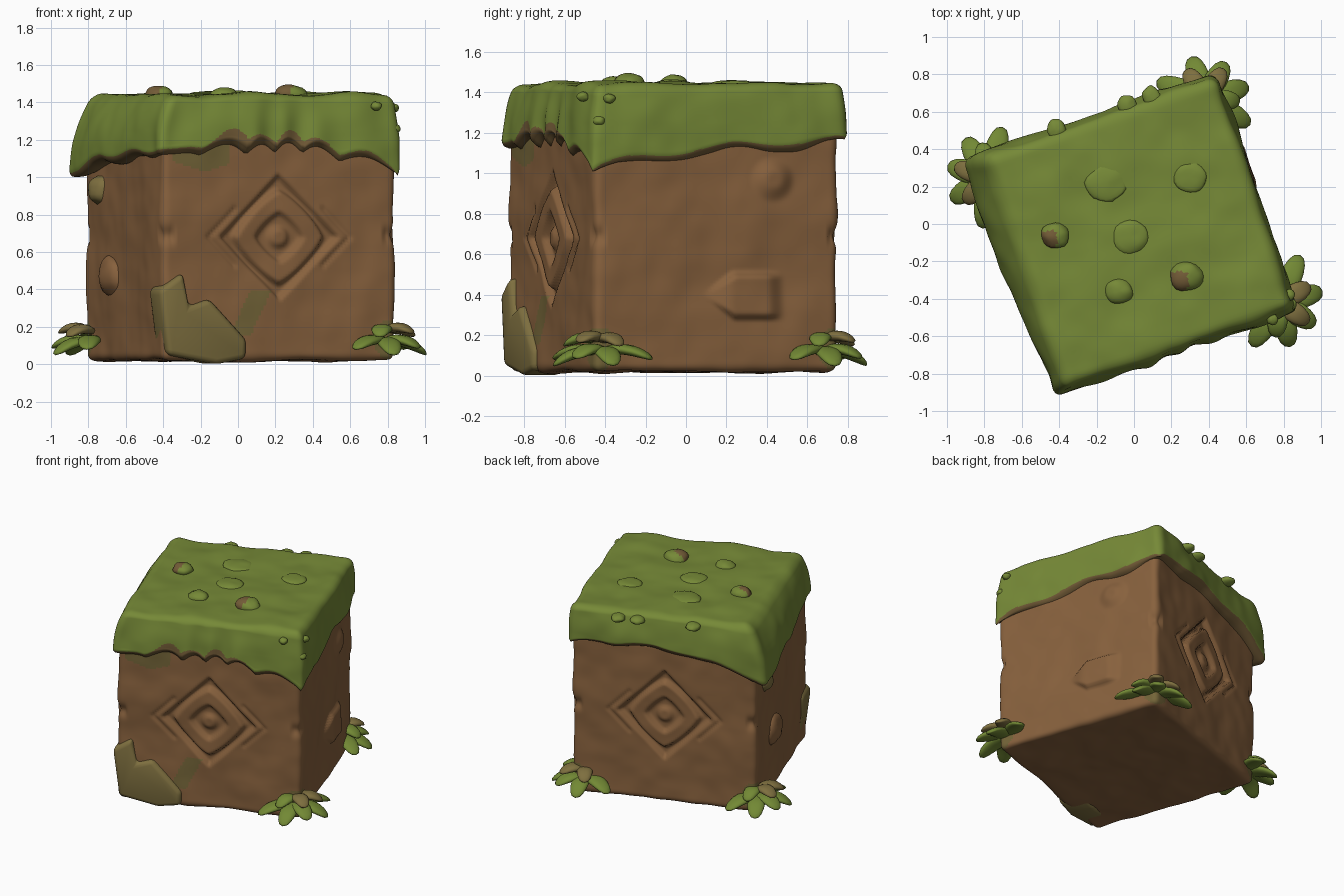
import bpy, bmesh, math
from mathutils import Matrix, Vector, noise

if "Cube" in bpy.data.objects:
    bpy.data.objects.remove(bpy.data.objects["Cube"])

def mat(name, c):
    m = bpy.data.materials.new(name)
    m.diffuse_color = (*c, 1)
    m.use_nodes = True
    m.node_tree.nodes["Principled BSDF"].inputs["Base Color"].default_value = m.diffuse_color
    return m

SOIL = mat("soil brown", (0.245, 0.12, 0.047))
GRASS = mat("grass green", (0.18, 0.25, 0.038))
OLIVE = mat("olive stone", (0.21, 0.16, 0.05))
MOSS = mat("mossy soil", (0.175, 0.13, 0.04))
RIM = mat("rim brown", (0.17, 0.105, 0.038))
LEAF = mat("leaf green", (0.17, 0.25, 0.035))

# block frame: the cube is turned about z
BLOCK = Matrix.Translation((0.01, -0.055, 0)) @ Matrix.Rotation(math.radians(19), 4, 'Z')

def finish(bm, name, mats, matrix=BLOCK, rule=None):
    bmesh.ops.recalc_face_normals(bm, faces=bm.faces)
    bm.normal_update()
    for f in bm.faces:
        f.smooth = True
        if rule:
            f.material_index = rule(f.calc_center_median(), f.normal)
    me = bpy.data.meshes.new(name)
    bm.to_mesh(me)
    bm.free()
    for m in mats:
        me.materials.append(m)
    ob = bpy.data.objects.new(name, me)
    bpy.context.collection.objects.link(ob)
    ob.matrix_world = matrix
    return ob

def grid_cube(cuts):
    bm = bmesh.new()
    bmesh.ops.create_cube(bm, size=2)
    bmesh.ops.subdivide_edges(bm, edges=bm.edges[:], cuts=cuts, use_grid_fill=True)
    return bm

def rounded(p, half, r):
    """Point of the unit cube moved to a rounded box; returns point and outward direction."""
    q = Vector([a * h for a, h in zip(p, half)])
    inner = Vector([max(-h + r, min(h - r, a)) for a, h in zip(q, half)])
    n = (q - inner).normalized()
    return inner + n * r, n

def step(x, a, b):
    t = max(0, min(1, (x - a) / (b - a)))
    return t * t * (3 - 2 * t)

def emblem(u, z):
    """Carved diamond: sunken border, raised ring, sunken middle and a knob."""
    au, az = abs(u), abs(z)
    d = au + az
    ring = (au ** 1.25 + az ** 1.25) ** 0.8
    h = -0.035 * (1 - step(d, 0.31, 0.345))
    h += 0.04 * (1 - step(ring, 0.235, 0.265))
    h -= 0.03 * (1 - step(ring, 0.11, 0.145))
    h += 0.025 * (1 - step(math.hypot(u, z), 0.03, 0.07))
    if au > 0.24:    # short chiselled lines beside the left and right points
        h -= 0.012 * math.exp(-((d - 0.40) / 0.014) ** 2)
    return h

def right_stones(b, z):
    """Round bump and a low wedge stone pushing out of the right side."""
    h = 0.035 * (1 - step(math.hypot(b - 0.29, (z - 0.97) * 1.05), 0.03, 0.125))
    half = 0.115 * max(0.01, min(1, (b + 0.08) / 0.16))
    h += 0.04 * (1 - step(abs(z - 0.395) / half, 0.75, 1.1)) * step(b, -0.08, 0.08) * (1 - step(b, 0.25, 0.36))
    return h

# soil body
bm = grid_cube(89)
for v in bm.verts:
    p, n = rounded(v.co, (0.66, 0.645, 0.60), 0.04)
    p.z += 0.62
    amp = 0.014 * noise.noise(p * 3.2) + 0.005 * noise.noise(p * 8)
    if abs(n.y) > 0.9:
        amp += emblem(p.x, p.z - 0.68)
    if n.x > 0.9:
        amp += right_stones(p.y, p.z)
    if min(abs(p.x), abs(p.y)) > 0.59 and abs(n.z) < 0.5:   # chipped upright edges
        amp -= 0.02 * math.exp(-((p.z - 0.69) / 0.04) ** 2)
    v.co = p + n * amp
    if v.co.y > 0:
        v.co.y *= 0.972

def soil_rule(c, n):
    if c.y < -0.6 and n.y < -0.5:
        if 0.16 < c.z < 0.40 and abs(c.x + 0.16 - 0.5 * (c.z - 0.28)) < 0.06:
            return 1
        if c.z > 1.03 and -0.60 < c.x < -0.28 and c.z > 1.03 + 0.3 * abs(c.x + 0.42):
            return 1
    # moss behind the leaf clusters
    near = abs(c.x * c.y) > 0.40 - 0.06 * math.sin(c.z * 12)
    if c.z < 0.24 and near and (c.x > 0 or c.y > 0):
        return 1
    return 0

finish(bm, "soil_body", [SOIL, MOSS], rule=soil_rule)

# grass cap with a hanging scalloped lip
def lip(a, b):
    z = 1.07 + 0.055 * a * b + 0.015 * (a + b)
    z += 0.10 * (1 - a * a) * b * b + 0.035 * (1 - b * b) * a * a
    wave = abs(math.sin(a * 9.5 + 0.5 + 1.2 * math.sin(a * 4)))
    z += (0.05 * wave - 0.02) * step(-b, 0.6, 0.95)
    z += 0.018 * math.sin(b * 8 + a) * step(abs(a), 0.7, 0.95)
    z += 0.012 * math.sin(a * 9) * step(b, 0.7, 0.95)
    return z - 0.035 * step(-a, 0.6, 1) * step(b, 0, 1) - 0.02 * step(a, 0.6, 1)

bm = grid_cube(69)
for v in bm.verts:
    a, b, c = v.co
    p, n = rounded(v.co, (0.69, 0.685, 0.2), 0.055)
    t = (p.z + 0.2) / 0.4
    low = lip(a, b)
    if a < 0:      # the left side leans outward
        p.x *= 1 + 0.085 * step(-a, 0, 1) * step(b, -1.2, 0.6) * (1 - t ** 2) - 0.11 * t ** 2.2
    else:
        p.x *= 1 - 0.035 * t ** 2
    p.y *= 1 - 0.055 * t ** 1.8
    p.z = low + t * (1.445 - low)
    side = 1 - abs(n.z)
    fold = 0.011 * math.sin(a * 19 + 1 + 1.5 * math.sin(a * 5)) * (1 - t) * step(-b, 0.8, 1) * side
    bumps = 0.02 * noise.noise(p * 3.5 + Vector((5, 2, 1))) + 0.006 * noise.noise(p * 8)
    v.co = p + n * (bumps + fold)

def cap_rule(c, n):
    a, b = max(-1, min(1, c.x / 0.69)), max(-1, min(1, c.y / 0.685))
    gap = c.z - lip(a, b)
    if n.z < -0.35 or gap < 0.014:
        return 1
    if n.y < -0.5 and abs(a + 0.1) < 0.5 and gap < 0.06 + 0.02 * math.sin(a * 13):
        return 1
    return 0

finish(bm, "grass_cap", [GRASS, RIM], rule=cap_rule)

# rounded lumps
def lump(name, loc, size, mats, matrix=BLOCK, rule=None):
    bm = bmesh.new()
    bmesh.ops.create_uvsphere(bm, u_segments=20, v_segments=12, radius=1)
    for v in bm.verts:
        k = 1 + 0.15 * noise.noise(v.co * 1.4 + Vector(loc) * 7)
        v.co = Vector([c * s * k for c, s in zip(v.co, size)]) + Vector(loc)
    return finish(bm, name, mats, matrix, rule)

# mounds on the top, given in world x, y, radius, height; some have a bare patch
I = Matrix.Identity(4)
for i, (x, y, r, h, bare) in enumerate([(-0.42, -0.06, .075, .05, 1), (0.28, -0.28, .09, .055, 1),
                                        (-0.08, -0.36, .075, .04, 0), (-0.02, -0.07, .10, .025, 0),
                                        (-0.15, 0.22, .11, .02, 0), (0.30, 0.25, .09, .022, 0)]):
    rule = (lambda c, n, x=x, y=y, r=r: int(c.x < x + 0.1 * r and c.y < y + 0.3 * r)) if bare else None
    lump(f"top_mound_{i}", (x, y, 1.44), (r, r * 0.9, h), [GRASS, RIM], I, rule)

# small tufts at the back edge and near the right corner
for i, u in enumerate((0.32, 0.18, -0.22)):
    lump(f"back_tuft_{i}", (u, 0.665, 1.40), (0.05, 0.06, 0.028), [GRASS])
for i, (x, y, z) in enumerate([(0.74, -0.51, 1.38), (0.83, -0.38, 1.37), (0.84, -0.43, 1.26)]):
    lump(f"corner_tuft_{i}", (x, y, z), (0.03, 0.03, 0.024), [GRASS], I)

# stones half sunk in the left side
lump("left_upper_stone", (-0.645, 0.40, 0.93), (0.07, 0.09, 0.08), [OLIVE])
lump("left_lower_stone", (-0.645, 0.20, 0.47), (0.07, 0.14, 0.11), [SOIL])

# large rock at the foot of the front corner
outline = [(-0.685, 0.40), (-0.55, 0.49), (-0.515, 0.31), (-0.40, 0.35), (-0.19, 0.13),
           (-0.195, 0.03), (-0.36, 0.0), (-0.64, 0.05)]
bm = bmesh.new()
face = bm.faces.new([bm.verts.new((u, -0.68, z)) for u, z in outline])
ext = bmesh.ops.extrude_face_region(bm, geom=[face])
bmesh.ops.translate(bm, verts=[g for g in ext["geom"] if isinstance(g, bmesh.types.BMVert)], vec=(0, 0.2, 0))
bmesh.ops.recalc_face_normals(bm, faces=bm.faces)
bmesh.ops.bevel(bm, geom=bm.edges[:], offset=0.03, segments=3, profile=0.5, affect='EDGES')
finish(bm, "front_corner_rock", [OLIVE])

# leaf clusters at the other three corners
def leaf(name, base, yaw, pitch, length, width, material):
    bm = bmesh.new()
    bmesh.ops.create_uvsphere(bm, u_segments=16, v_segments=10, radius=1)
    for v in bm.verts:
        x, y, z = v.co
        y = math.copysign(abs(y) ** 0.8, y) * (1 - 0.05 * x)
        v.co = ((x + 0.9) * length / 1.9, y * width, z * 0.026 + 0.03 * (1 - x * x) - 0.015)
    m = Matrix.Translation(base) @ Matrix.Rotation(yaw, 4, 'Z') @ Matrix.Rotation(pitch, 4, 'Y')
    finish(bm, name, [material], m)

for name, x, y, out in [("left", -0.78, 0.25, 172), ("right", 0.78, -0.42, -25), ("back", 0.38, 0.67, 68)]:
    for i, da in enumerate((-98, -52, -8, 40, 92)):
        reach = 0.225 + 0.06 * abs(da) / 100
        leaf(f"{name}_lower_leaf_{i}", (x, y, 0.13), math.radians(out + da),
             0.12 + 0.14 * (i % 2), reach, 0.062, LEAF)
    for i, da in enumerate((-72, -10, 55)):
        leaf(f"{name}_upper_leaf_{i}", (x, y, 0.18), math.radians(out + da),
             0.08 - 0.1 * (i % 2), 0.19, 0.055, LEAF if i == 0 else OLIVE)
